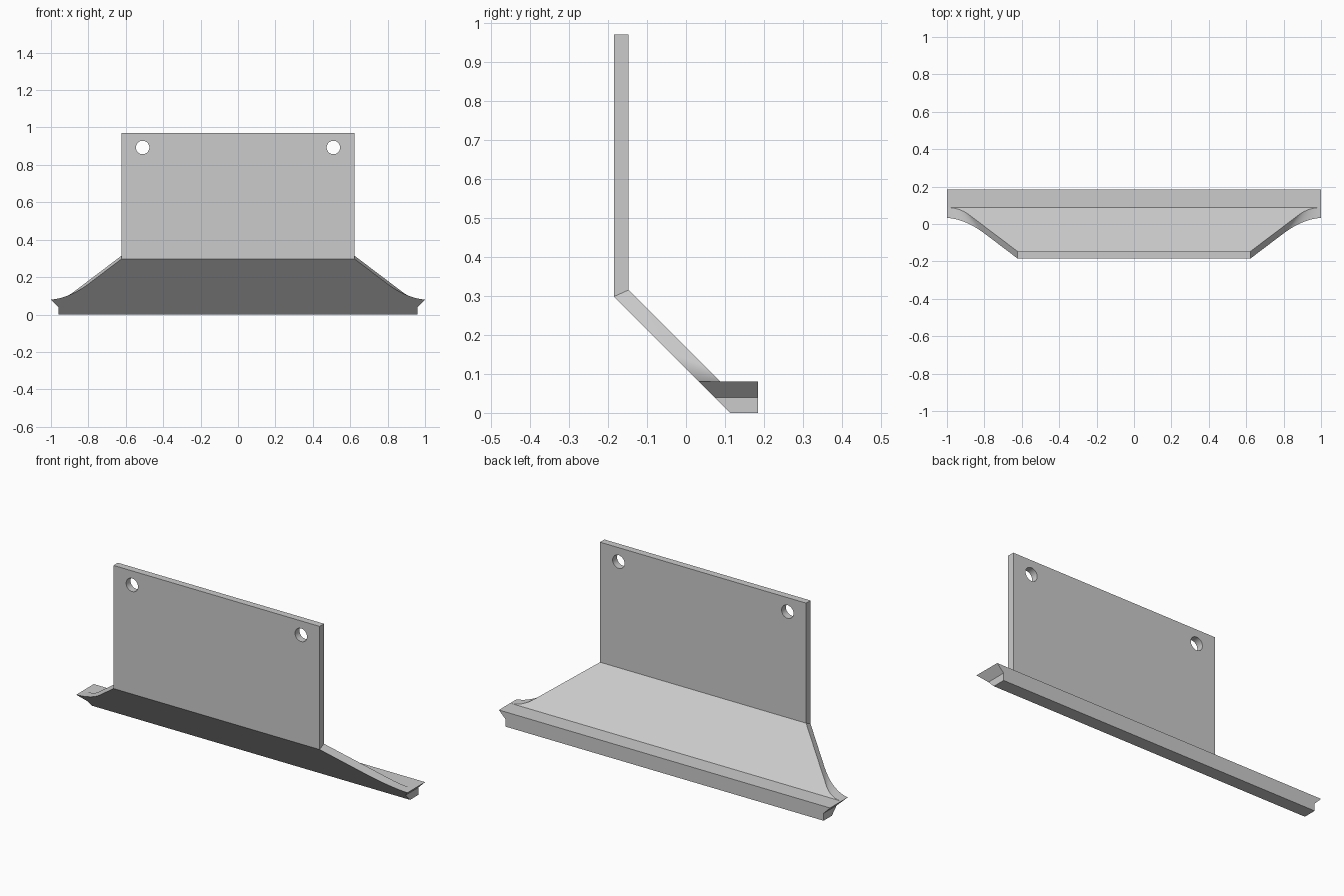
import bpy, bmesh
from mathutils import Vector
from mathutils.geometry import interpolate_bezier

cube = bpy.data.objects.get("Cube")
if cube:
    bpy.data.objects.remove(cube, do_unlink=True)

grey = bpy.data.materials.new("plain grey")
grey.use_nodes = True
colour = (0.6, 0.6, 0.6, 1)
grey.diffuse_color = colour
grey.node_tree.nodes["Principled BSDF"].inputs["Base Color"].default_value = colour


def loft(name, rings, cap_start=False, cap_end=False):
    """Each ring holds a front and a back point, mirrored across x."""
    bm = bmesh.new()
    loops = []
    for front, back in rings:
        points = []
        for (x, y, z), side in ((front, -1), (front, 1), (back, 1), (back, -1)):
            points.append(bm.verts.new((side * x, y, z)))
        loops.append(points)
    for a, b in zip(loops, loops[1:]):
        for i in range(4):
            j = (i + 1) % 4
            face = bm.faces.new((a[i], a[j], b[j], b[i]))
            if face.calc_area() < 1e-6:
                bm.faces.remove(face)
    if cap_start:
        bm.faces.new(loops[0][::-1])
    if cap_end:
        bm.faces.new(loops[-1])
    bmesh.ops.remove_doubles(bm, verts=bm.verts, dist=1e-5)
    mesh = bpy.data.meshes.new(name)
    bm.to_mesh(mesh)
    bm.free()
    mesh.materials.append(grey)
    obj = bpy.data.objects.new(name, mesh)
    bpy.context.collection.objects.link(obj)
    return obj


# Shared dimensions
HALF = 0.622
Y_FRONT, Y_BACK = -0.185, -0.147
Z_FRONT, Z_BACK = 0.298, 0.315
LIP_Z, LIP_BACK = 0.08, 0.185


def on_front(x, z):
    return (x, 0.113 - z, z)


def on_back(x, z):
    return (x, 0.168 - z, z)


# Bottom lip with undercut ends and a bevelled front
lip_rings = [(on_front(x, z), (x, LIP_BACK, z))
             for x, z in ((0.96, 0), (0.96, 0.04), (1, LIP_Z))]
lip_rings.append((on_front(1, LIP_Z), on_back(1, LIP_Z)))
loft("bottom_lip", lip_rings, cap_start=True)


# Sloped web whose ends flare out in a curve
def flare(start, control):
    start, control, end = (Vector((x, 0, z)) for x, z in (start, control, (1, LIP_Z)))
    return interpolate_bezier(end, end.lerp(control, 2 / 3),
                              start.lerp(control, 2 / 3), start, 14)


front_curve = flare((0.8, 0.163), (0.9, 0.088))
back_curve = flare((0.88, 0.12), (0.933, LIP_Z))
web_rings = [(on_front(f.x, f.z), on_back(b.x, b.z))
             for f, b in zip(front_curve, back_curve)]
top_ring = ((HALF, Y_FRONT, Z_FRONT), (HALF, Y_BACK, Z_BACK))
web_rings.append(top_ring)
web = loft("sloped_web", web_rings)

# Upright plate
plate = loft("upright_plate",
             [top_ring, ((HALF, Y_FRONT, 0.97), (HALF, Y_BACK, 0.97))],
             cap_start=True, cap_end=True)

# Two mounting holes
for side, label in ((1, "left"), (-1, "right")):
    bpy.ops.mesh.primitive_cylinder_add(
        vertices=32, radius=0.036, depth=0.2,
        location=(side * 0.51, -0.166, 0.893), rotation=(1.5708, 0, 0))
    cutter = bpy.context.object
    cutter.name = label + "_hole_cutter"
    cutter.data.materials.append(grey)
    cutter.hide_render = True
    cutter.hide_set(True)
    cut = plate.modifiers.new(label + "_hole", 'BOOLEAN')
    cut.operation = 'DIFFERENCE'
    cut.solver = 'EXACT'
    cut.object = cutter

# Apply the holes, then remove the cutters
bpy.context.view_layer.update()
evaluated = plate.evaluated_get(bpy.context.evaluated_depsgraph_get())
plate_mesh = bpy.data.meshes.new_from_object(evaluated)
plate.modifiers.clear()
plate.data = plate_mesh
for label in ("left", "right"):
    bpy.data.objects.remove(bpy.data.objects[label + "_hole_cutter"], do_unlink=True)

# Smooth the curved ends and hole walls, keeping edges sharp
bpy.ops.object.select_all(action='DESELECT')
for obj in (web, plate):
    obj.select_set(True)
bpy.context.view_layer.objects.active = plate
bpy.ops.object.shade_smooth_by_angle(angle=0.5)
